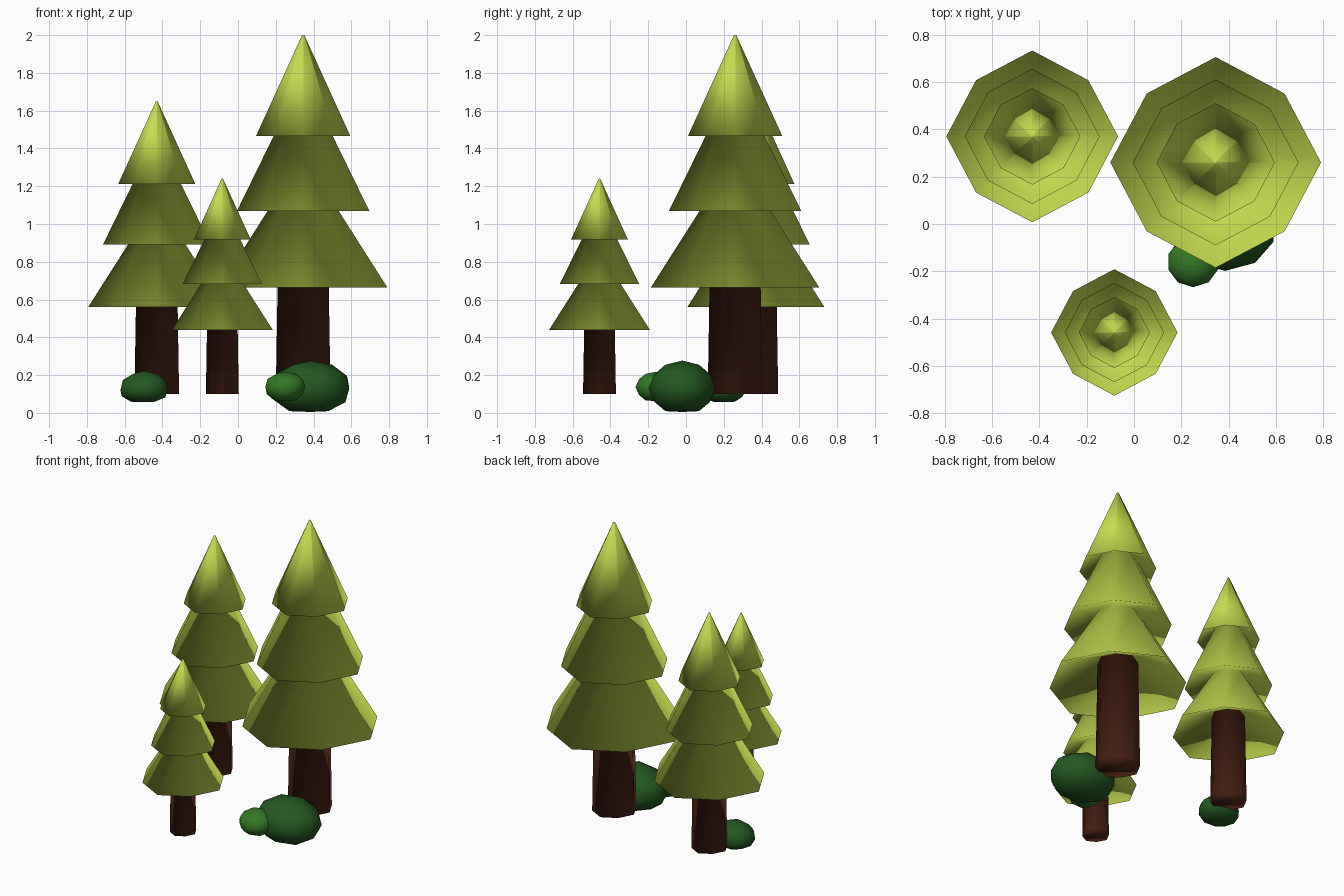
import bpy, bmesh, math
from mathutils import Vector

if "Cube" in bpy.data.objects:
    bpy.data.objects.remove(bpy.data.objects["Cube"])


def material(name, rgb):
    m = bpy.data.materials.new(name)
    m.diffuse_color = (*rgb, 1)
    m.use_nodes = True
    m.node_tree.nodes["Principled BSDF"].inputs["Base Color"].default_value = m.diffuse_color
    return m


LEAF = material("leaf_green", (0.56, 0.72, 0.08))
BARK = material("bark_brown", (0.085, 0.020, 0.010))
BUSH = material("bush_green", (0.017, 0.095, 0.015))
BUSH_LIGHT = material("bush_light_green", (0.035, 0.19, 0.02))


def add_object(name, bm, mats, loc):
    bmesh.ops.recalc_face_normals(bm, faces=bm.faces)
    for f in bm.faces:
        f.smooth = True
    me = bpy.data.meshes.new(name)
    bm.to_mesh(me)
    bm.free()
    for m in mats:
        me.materials.append(m)
    ob = bpy.data.objects.new(name, me)
    ob.location = loc
    bpy.context.collection.objects.link(ob)
    return ob


# (radius, height) outline of the tall tree, bottom to tip
OUTLINE = [
    (0.145, 0), (0.133, 0.715),      # trunk
    (0.445, 0.565), (0.14, 1.045),   # lower branches
    (0.35, 0.97), (0.125, 1.43),     # middle branches
    (0.25, 1.365), (0.006, 1.9),     # top branches
]


def tree(name, x, y, scale):
    """One smooth eight-sided skin; corners on the diagonals sit slightly in."""
    bm = bmesh.new()
    rings = []
    for r, z in OUTLINE:
        ring = []
        for i in range(8):
            a = i * math.pi / 4
            k = r * (0.925 if i % 2 else 1.0)
            ring.append(bm.verts.new(Vector((k * math.cos(a), k * math.sin(a), z)) * scale))
        rings.append(ring)
    for n, (lo, hi) in enumerate(zip(rings, rings[1:])):
        for i in range(8):
            j = (i + 1) % 8
            bm.faces.new((lo[i], lo[j], hi[j], hi[i])).material_index = 0 if n == 0 else 1
    bm.faces.new(rings[0][::-1])
    bm.faces.new(rings[-1]).material_index = 1
    add_object(name, bm, (BARK, LEAF), (x, y, 0.1))


def bush(name, centre, width, depth, top, bottom, mat):
    """Rounded lump, shallower and flattened underneath."""
    bm = bmesh.new()
    bmesh.ops.create_icosphere(bm, subdivisions=2, radius=1)
    for v in bm.verts:
        z = v.co.z
        z = z * top if z > 0 else max(z, -0.88) / 0.88 * bottom
        v.co = (v.co.x * width, v.co.y * depth, z)
    add_object(name, bm, (mat,), centre)


tree("tall_tree", 0.345, 0.26, 1.0)
tree("medium_tree", -0.43, 0.37, 0.815)
tree("small_tree", -0.083, -0.458, 0.6)

# bushes
bush("large_bush", (0.385, -0.02, 0.13), 0.215, 0.178, 0.147, 0.125, BUSH)
bush("small_bush", (0.25, -0.16, 0.138), 0.11, 0.107, 0.08, 0.075, BUSH_LIGHT)
bush("medium_bush", (-0.497, 0.20, 0.12), 0.132, 0.117, 0.103, 0.063, BUSH)
